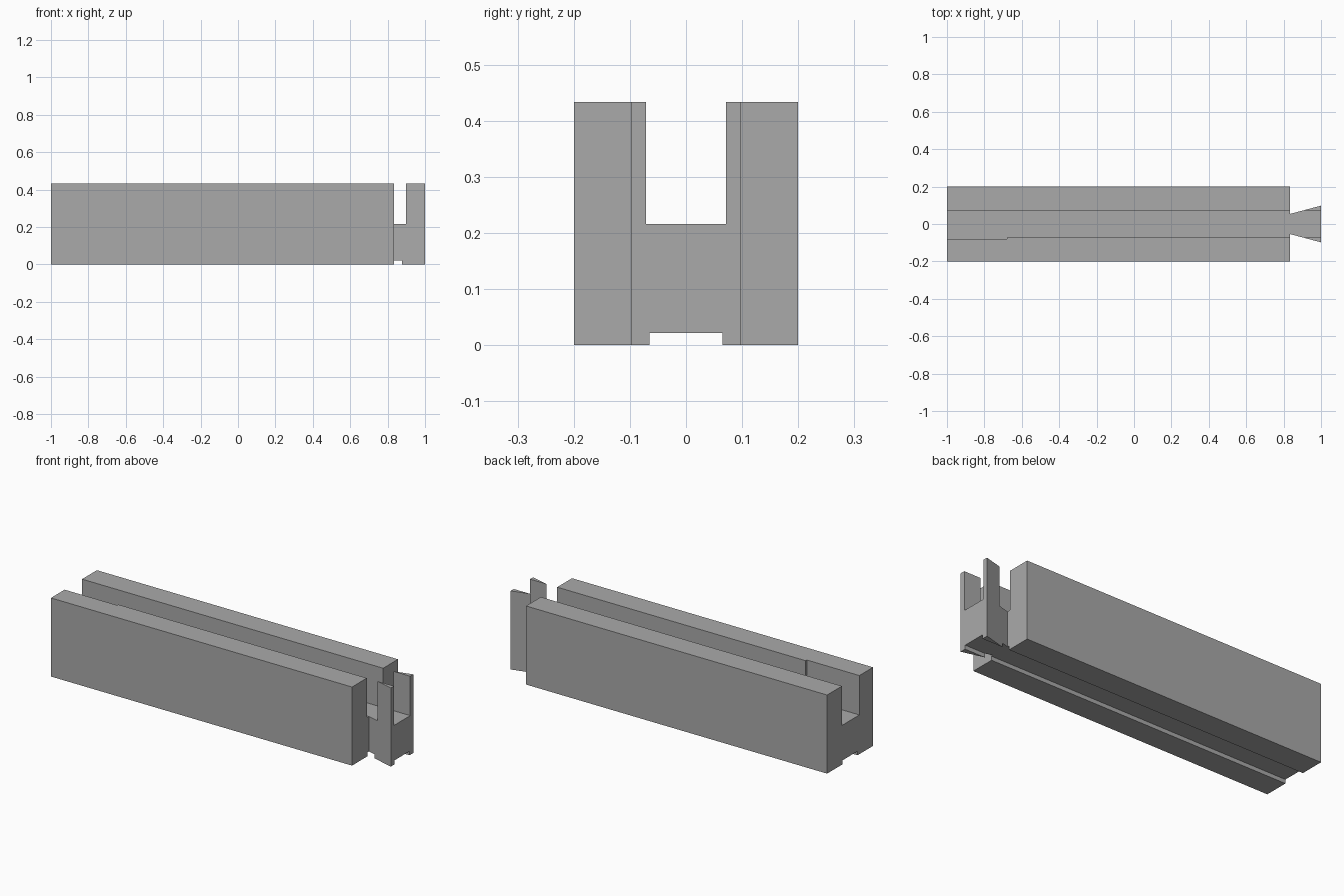
import bpy, bmesh

cube = bpy.data.objects.get("Cube")
if cube:
    bpy.data.objects.remove(cube, do_unlink=True)

HEIGHT = 0.433
SLOT = 0.071      # half width of the top channel
GROOVE = 0.065    # half width of the bottom groove
SHOULDER = 0.835  # where the dovetail leaves the block

grey = bpy.data.materials.new("light_grey")
grey.use_nodes = True
grey.diffuse_color = (0.4, 0.4, 0.4, 1)
grey.node_tree.nodes["Principled BSDF"].inputs["Base Color"].default_value = grey.diffuse_color


def prism(name, plan, bottom, top):
    """Extrude a plan outline (counter-clockwise) between two heights."""
    bm = bmesh.new()
    face = bm.faces.new([bm.verts.new((x, y, bottom)) for x, y in plan])
    raised = bmesh.ops.extrude_face_region(bm, geom=[face])["geom"]
    bmesh.ops.translate(bm, vec=(0, 0, top - bottom),
                        verts=[v for v in raised if isinstance(v, bmesh.types.BMVert)])
    bmesh.ops.recalc_face_normals(bm, faces=bm.faces[:])
    mesh = bpy.data.meshes.new(name)
    bm.to_mesh(mesh)
    bm.free()
    mesh.materials.append(grey)
    obj = bpy.data.objects.new(name, mesh)
    bpy.context.collection.objects.link(obj)
    return obj


# Long block with a dovetail tongue on its +x end
half = [(-1, -0.2), (SHOULDER, -0.2), (SHOULDER, -0.054), (1, -0.098)]
block = prism("dovetail_rail", half + [(x, -y) for x, y in reversed(half)], 0, HEIGHT)

# Top channel, widened on the front wall near the -x end
channel = prism("channel_cutter",
                [(-1.1, -0.081), (-0.68, -0.081), (-0.68, -SLOT), (1.1, -SLOT),
                 (1.1, SLOT), (-1.1, SLOT)], 0.216, 0.6)

# Shallow groove along the underside
groove = prism("groove_cutter",
               [(-1.1, -GROOVE), (1.1, -GROOVE), (1.1, GROOVE), (-1.1, GROOVE)], -0.1, 0.022)

for cutter in (channel, groove):
    cutter.hide_render = True
    cut = block.modifiers.new(cutter.name, "BOOLEAN")
    cut.operation = "DIFFERENCE"
    cut.solver = "EXACT"
    cut.object = cutter

# Bake the cuts and drop the cutters
bpy.context.view_layer.update()
evaluated = block.evaluated_get(bpy.context.evaluated_depsgraph_get())
baked = bpy.data.meshes.new_from_object(evaluated)
block.modifiers.clear()
block.data = baked
for cutter in (channel, groove):
    bpy.data.objects.remove(cutter, do_unlink=True)
